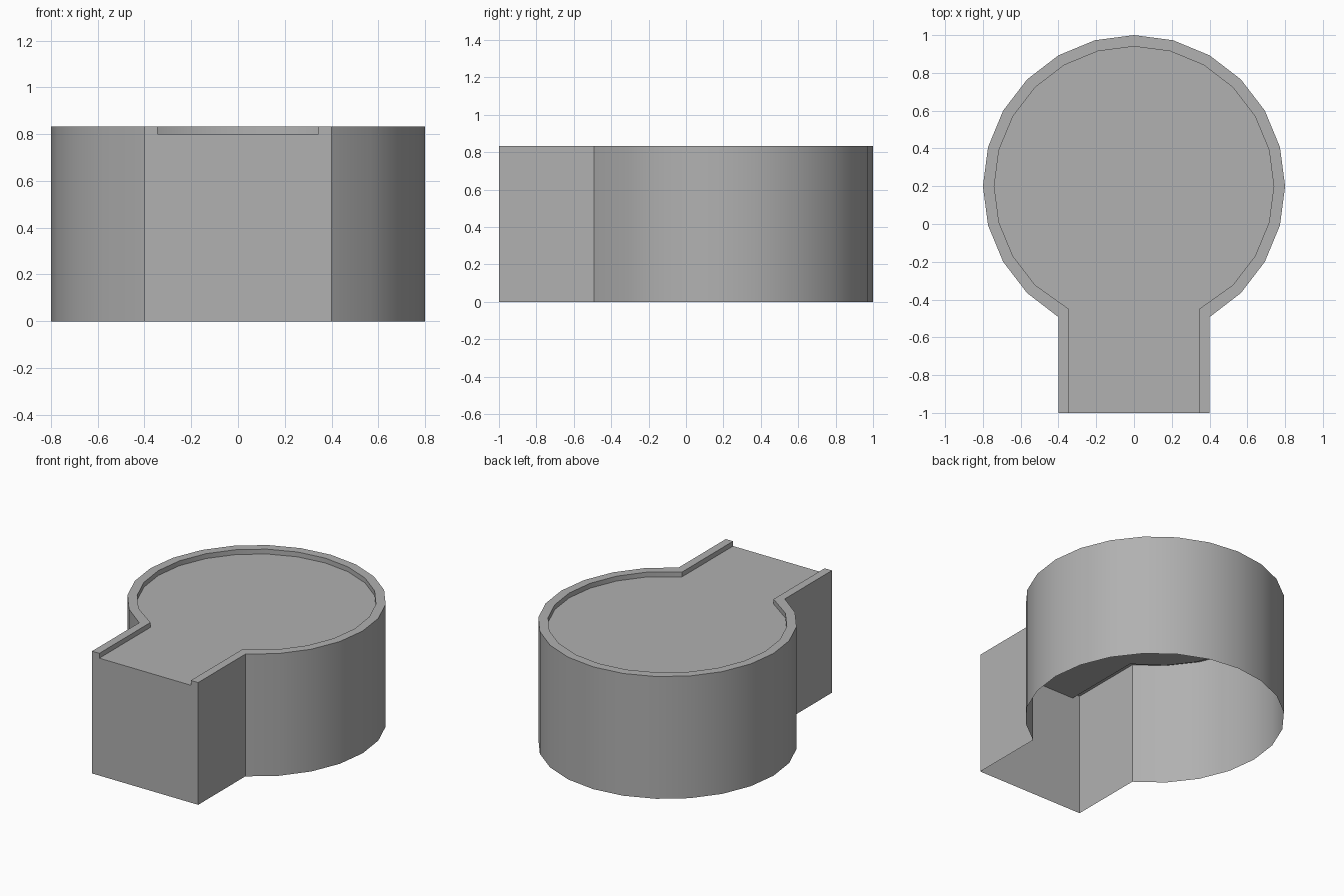
import bpy, bmesh, math

if "Cube" in bpy.data.objects:
    bpy.data.objects.remove(bpy.data.objects["Cube"])

TOP, FLOOR = 0.833, 0.80
CY = 0.2


def keyhole(radius, neck, corner_y):
    """Open outline: right neck front -> round 24-sided part -> left neck front."""
    pts = [(neck, -1.0), (neck, corner_y)]
    for i in range(-3, 16):
        a = math.radians(15 * i)
        pts.append((radius * math.cos(a), CY + radius * math.sin(a)))
    return pts + [(-neck, corner_y), (-neck, -1.0)]


bm = bmesh.new()


def ring(pts, z):
    return [bm.verts.new((x, y, z)) for x, y in pts]


def strip(a, b):
    for i in range(len(a) - 1):
        bm.faces.new((a[i], a[i + 1], b[i + 1], b[i]))


outer = keyhole(0.8, 0.4, CY - 0.8 * math.sin(math.radians(60)))
inner = keyhole(0.74, 0.345, -0.45)
base, rim_out = ring(outer, 0), ring(outer, TOP)
rim_in, floor = ring(inner, TOP), ring(inner, FLOOR)

# Outer wall, raised rim, lip and recessed floor; underside stays open
strip(base, rim_out)
strip(rim_out, rim_in)
strip(rim_in, floor)
bm.faces.new(floor)

# Front wall with notch where the rim is open
bm.faces.new((base[-1], base[0], rim_out[0], rim_in[0], floor[0],
              floor[-1], rim_in[-1], rim_out[-1]))

bm.normal_update()
mesh = bpy.data.meshes.new("keyhole_platform")
bm.to_mesh(mesh)
bm.free()
platform = bpy.data.objects.new("keyhole_platform", mesh)
bpy.context.collection.objects.link(platform)

# Darker grey
grey = bpy.data.materials.new("dark_grey")
grey.diffuse_color = (0.44, 0.44, 0.44, 1)
grey.use_nodes = True
grey.node_tree.nodes["Principled BSDF"].inputs["Base Color"].default_value = grey.diffuse_color
mesh.materials.append(grey)

# Smooth round wall with sharp corners
bpy.context.view_layer.objects.active = platform
platform.select_set(True)
bpy.ops.object.shade_smooth_by_angle(angle=math.radians(30))
